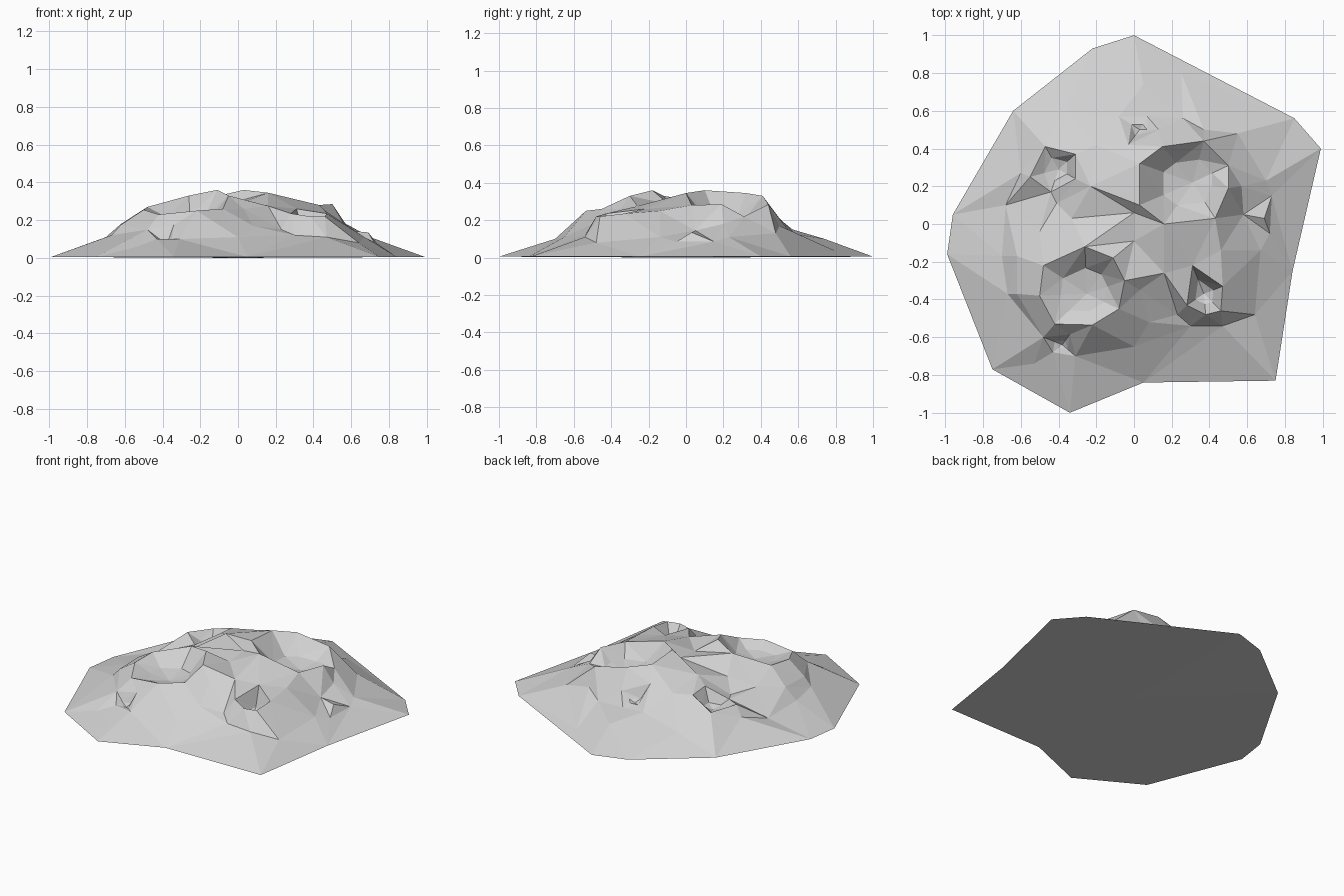
import bpy
from mathutils import Vector
from mathutils.geometry import delaunay_2d_cdt

if "Cube" in bpy.data.objects:
    bpy.data.objects.remove(bpy.data.objects["Cube"])

pts, edges = [], []          # 3D points and constrained edges of the terrain


def add_loop(loop):
    """Add a closed loop of points whose edges must appear in the mesh."""
    start, n = len(pts), len(loop)
    pts.extend(Vector(p) for p in loop)
    edges.extend((start + i, start + (i + 1) % n) for i in range(n))


def crater(rim, center, floor_z, floor_scale):
    """Raised rim, steep wall and a flatter, slightly dished floor."""
    c = Vector((*center, floor_z))
    add_loop(rim)
    add_loop([(c.x + (x - c.x) * floor_scale, c.y + (y - c.y) * floor_scale,
               floor_z + 0.15 * (z - floor_z)) for x, y, z in rim])
    pts.append(c - Vector((0, 0, 0.01)))


# Ground outline
outline = [(0, 1), (-.22, .93), (-.64, .6), (-.96, .05), (-.99, -.16),
           (-.75, -.77), (-.34, -1), (.05, -.84), (.75, -.83), (.84, -.25),
           (.99, .40), (.85, .56)]
add_loop([(x, y, 0.005) for x, y in outline])

# Large back crater
crater([(.03, .32, .345), (.03, .10, .36), (.16, 0, .345), (.43, .03, .28),
        (.50, .19, .285), (.50, .31, .22), (.37, .44, .285), (.15, .41, .33)],
       (.31, .22), .20, .55)

# Large front crater
crater([(-.48, -.22, .27), (-.50, -.38, .255), (-.42, -.53, .23),
        (-.22, -.535, .25), (-.08, -.45, .26), (-.05, -.30, .33),
        (-.11, -.18, .36), (-.26, -.12, .33)],
       (-.25, -.37), .205, .55)

# Small craters: front right, back left, front left, back shoulder
crater([(.31, -.22, .26), (.28, -.43, .235), (.38, -.48, .22),
        (.46, -.46, .22), (.47, -.33, .235)], (.37, -.37), .13, .5)
crater([(-.47, .41, .19), (-.55, .25, .205), (-.44, .17, .18),
        (-.31, .24, .26), (-.31, .37, .25)], (-.40, .29), .155, .5)
crater([(-.48, -.60, .15), (-.43, -.68, .10), (-.31, -.70, .10),
        (-.34, -.585, .175)], (-.38, -.64), .095, .4)
crater([(-.03, .42, .27), (.13, .50, .21), (.07, .57, .14),
        (-.08, .57, .15)], (.03, .50), .165, .4)

# Ridges and saddles between the craters
pts += [Vector(p) for p in (
    (-.23, .20, .30), (-.20, .42, .25), (0, -.09, .285), (.16, -.26, .275),
    (.46, -.14, .25), (-.33, .03, .25), (-.50, -.04, .20), (.08, -.52, .17),
    (.03, -.35, .26), (.0, .06, .30), (-.41, .11, .18))]

# Lower slopes, crater skirts and the broken ledges on the flanks
pts += [Vector(p) for p in (
    (-.62, -.17, .18), (-.70, -.17, .11), (-.62, -.37, .175),
    (-.67, -.37, .12), (-.68, .10, .09), (-.60, .27, .14),
    (0, -.65, .11), (-.53, -.74, .06), (.64, -.48, .08), (.23, -.48, .15),
    (.30, -.54, .12), (.47, -.54, .11), (.25, .80, .035), (.05, .74, .10),
    (-.36, .60, .10), (.26, .56, .13), (.37, .50, .17), (.55, .48, .13),
    (.70, .23, .11), (.69, .03, .135), (.67, -.14, .11), (.58, .05, .145),
    (.57, .20, .18), (.73, .15, .085), (.72, -.05, .085))]

# Triangulate the hill, keeping rims and outline sharp
flat = [Vector((p.x, p.y)) for p in pts]
co, _, tris, origin, _, _ = delaunay_2d_cdt(flat, edges, [], 1, 1e-5)
verts = [(v.x, v.y, pts[o[0]].z if o else 0.15) for v, o in zip(co, origin)]
faces = []
for t in tris:
    a, b, c = (co[i] for i in t)
    area = (b.x - a.x) * (c.y - a.y) - (b.y - a.y) * (c.x - a.x)
    faces.append(tuple(t) if area > 0 else tuple(reversed(t)))

# Almost flat underside, a fan dipping to the ground at its middle
top = {o[0]: i for i, o in enumerate(origin) if o}
n, mid = len(outline), len(verts)
verts.append((0, 0, 0))
faces += [(mid, top[(i + 1) % n], top[i])
          if outline[i][0] * outline[(i + 1) % n][1]
          > outline[i][1] * outline[(i + 1) % n][0]
          else (mid, top[i], top[(i + 1) % n]) for i in range(n)]

mesh = bpy.data.meshes.new("cratered_mound")
mesh.from_pydata(verts, [], faces)
mesh.validate()
mesh.update()
obj = bpy.data.objects.new("cratered_mound", mesh)
bpy.context.collection.objects.link(obj)

stone = bpy.data.materials.new("light grey stone")
stone.diffuse_color = (0.64, 0.64, 0.64, 1)
stone.use_nodes = True
stone.node_tree.nodes["Principled BSDF"].inputs["Base Color"].default_value = stone.diffuse_color
mesh.materials.append(stone)
